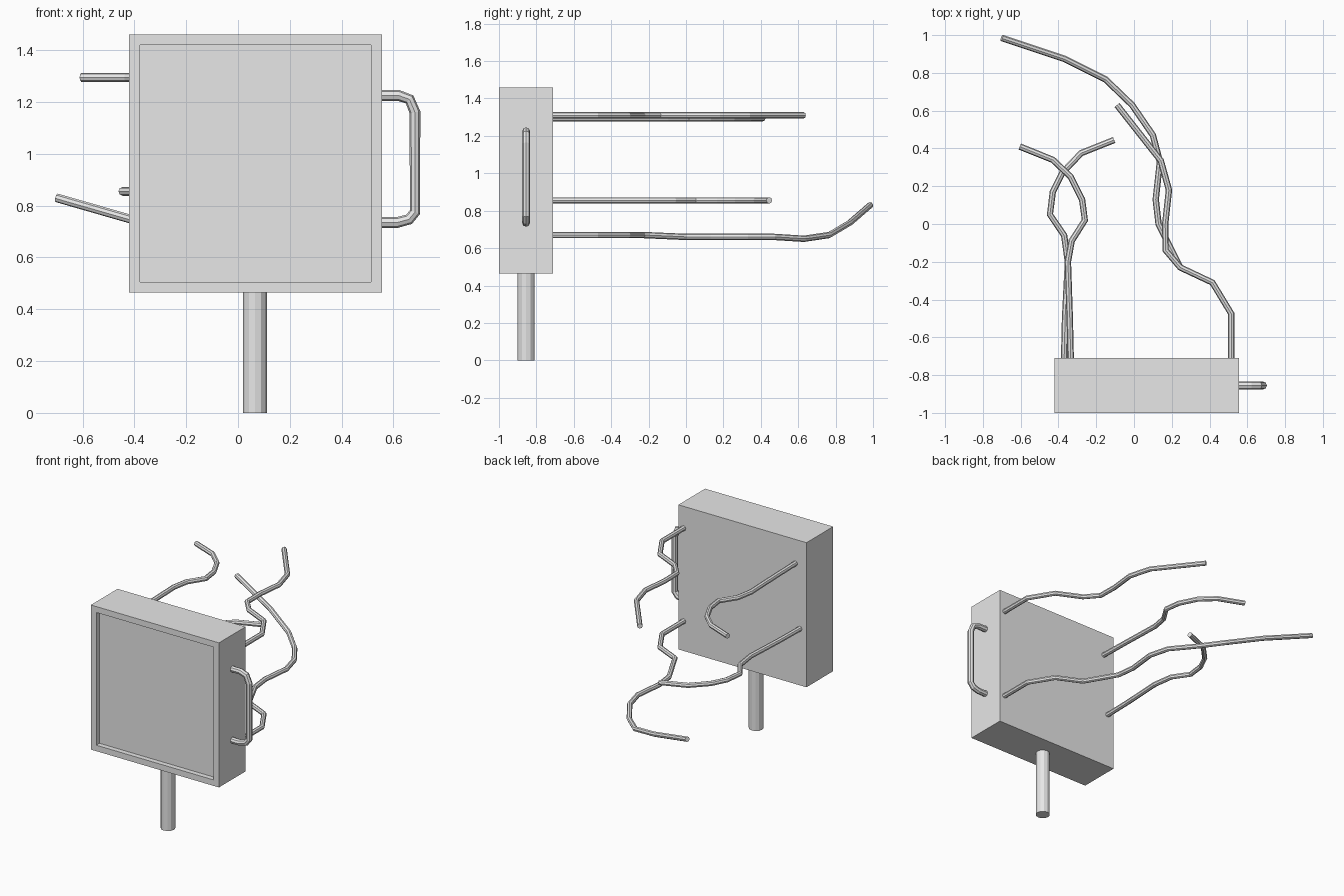
import bpy
import bmesh
from mathutils import Vector

if "Cube" in bpy.data.objects:
    bpy.data.objects.remove(bpy.data.objects["Cube"], do_unlink=True)

grey = bpy.data.materials.new("plain_grey")
grey.use_nodes = True
grey.diffuse_color = (0.8, 0.8, 0.8, 1)
grey.node_tree.nodes["Principled BSDF"].inputs["Base Color"].default_value = (0.8, 0.8, 0.8, 1)


def tube(name, points, radius):
    """Eight-sided capped tube along a polyline, stored as a mesh."""
    curve = bpy.data.curves.new(name, "CURVE")
    curve.dimensions = "3D"
    curve.bevel_depth = radius
    curve.bevel_resolution = 2
    curve.use_fill_caps = True
    spline = curve.splines.new("POLY")
    spline.points.add(len(points) - 1)
    for point, co in zip(spline.points, points):
        point.co = (*co, 1)
    spline.use_smooth = False
    curve.materials.append(grey)
    obj = bpy.data.objects.new(name, curve)
    bpy.context.collection.objects.link(obj)
    bpy.ops.object.select_all(action="DESELECT")
    obj.select_set(True)
    bpy.context.view_layer.objects.active = obj
    bpy.ops.object.convert(target="MESH")
    return obj


# Box with a recessed front panel
low, high = Vector((-0.42, -1, 0.465)), Vector((0.555, -0.71, 1.46))
rim, recess = 0.058, 0.035
bm = bmesh.new()
bmesh.ops.create_cube(bm, size=1)
bmesh.ops.scale(bm, vec=high - low, verts=bm.verts)
bmesh.ops.translate(bm, vec=(low + high) / 2, verts=bm.verts)
bm.normal_update()
front = min(bm.faces, key=lambda f: f.calc_center_median().y)
bmesh.ops.inset_individual(bm, faces=[front], thickness=rim)
panel = bmesh.ops.extrude_discrete_faces(bm, faces=[front])["faces"][0]
bmesh.ops.translate(bm, vec=(0, recess, 0), verts=panel.verts)
bmesh.ops.recalc_face_normals(bm, faces=bm.faces)
mesh = bpy.data.meshes.new("sign_box")
bm.to_mesh(mesh)
bm.free()
mesh.materials.append(grey)
bpy.context.collection.objects.link(bpy.data.objects.new("sign_box", mesh))

# Support pole
bpy.ops.mesh.primitive_cylinder_add(vertices=12, radius=0.046, depth=0.47,
                                    location=(0.065, -0.855, 0.235))
pole = bpy.context.object
pole.name = "support_pole"
pole.data.materials.append(grey)

# Side handle, as an x-z outline
handle = [(0.53, 1.225), (0.62, 1.225), (0.662, 1.21), (0.683, 1.16),
          (0.683, 0.775), (0.66, 0.747), (0.615, 0.735), (0.53, 0.735)]
tube("side_handle", [(x, -0.855, z) for x, z in handle], 0.021)

# Trailing cables on the back: flat x-y paths at a given height
back = -0.72
flat_cables = {
    "upper_left_cable": (1.31, [
        (0.515, back), (0.515, -0.475), (0.415, -0.31), (0.245, -0.23),
        (0.168, -0.14), (0.165, 0), (0.185, 0.18), (0.142, 0.335), (-0.09, 0.63)]),
    "upper_right_cable": (1.295, [
        (-0.335, back), (-0.34, -0.5), (-0.35, -0.2), (-0.33, -0.09), (-0.26, 0.02),
        (-0.275, 0.13), (-0.335, 0.25), (-0.43, 0.34), (-0.605, 0.41)]),
    "lower_right_cable": (0.855, [
        (-0.37, back), (-0.365, -0.5), (-0.35, -0.2), (-0.37, -0.06), (-0.445, 0.05),
        (-0.43, 0.17), (-0.38, 0.27), (-0.28, 0.375), (-0.105, 0.445)]),
}
for name, (height, path) in flat_cables.items():
    tube(name, [(x, y, height) for x, y in path], 0.017)

# Longest cable, rising at its free end
tube("lower_left_cable", [
    (0.515, back, 0.67), (0.515, -0.475, 0.67), (0.415, -0.31, 0.67),
    (0.245, -0.23, 0.67), (0.13, 0, 0.66), (0.115, 0.13, 0.66), (0.137, 0.33, 0.66),
    (0.1, 0.47, 0.66), (-0.01, 0.63, 0.65), (-0.15, 0.765, 0.67),
    (-0.37, 0.875, 0.735), (-0.7, 0.985, 0.83)], 0.017)
